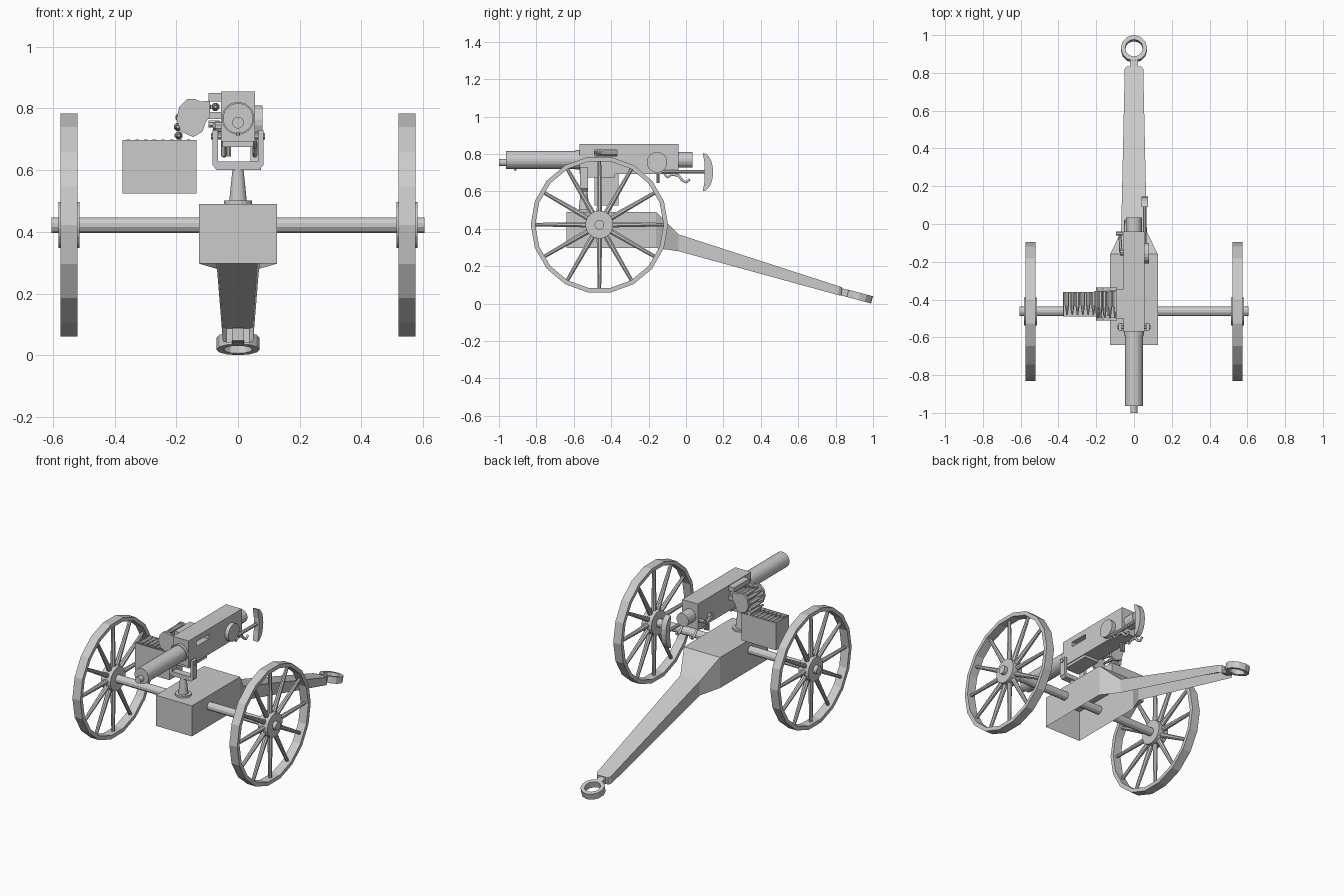
import bpy, bmesh, math
from mathutils import Vector, Matrix

if "Cube" in bpy.data.objects:
    bpy.data.objects.remove(bpy.data.objects["Cube"])


def make(name, verts, faces):
    me = bpy.data.meshes.new(name)
    me.from_pydata([tuple(v) for v in verts], [], faces)
    bm = bmesh.new()
    bm.from_mesh(me)
    bmesh.ops.recalc_face_normals(bm, faces=bm.faces)
    bm.to_mesh(me)
    bm.free()
    ob = bpy.data.objects.new(name, me)
    bpy.context.collection.objects.link(ob)
    return ob


def box(name, x0, x1, y0, y1, z0, z1, open_top=False):
    v = [(x, y, z) for z in (z0, z1) for x, y in ((x0, y0), (x1, y0), (x1, y1), (x0, y1))]
    f = [(3, 2, 1, 0), (0, 1, 5, 4), (1, 2, 6, 5), (2, 3, 7, 6), (3, 0, 4, 7)]
    return make(name, v, f if open_top else f + [(4, 5, 6, 7)])


def rod(name, p, q, r1, r2=None, n=12):
    p, q = Vector(p), Vector(q)
    r2 = r1 if r2 is None else r2
    rot = (q - p).to_track_quat('Z', 'Y')
    v = []
    for c, r in ((p, r1), (q, r2)):
        for i in range(n):
            a = 2 * math.pi * (i + .5) / n
            v.append(c + rot @ Vector((r * math.cos(a), r * math.sin(a), 0)))
    f = [(i, (i + 1) % n, n + (i + 1) % n, n + i) for i in range(n)]
    return make(name, v, f + [tuple(range(n)), tuple(range(n, 2 * n))])


def ring(name, mat, ro, ri, depth, n):
    v = []
    for r, z in ((ro, -depth / 2), (ro, depth / 2), (ri, depth / 2), (ri, -depth / 2)):
        for i in range(n):
            a = math.pi / 2 + 2 * math.pi * i / n
            v.append(mat @ Vector((r * math.cos(a), r * math.sin(a), z)))
    f = [(k * n + i, k * n + (i + 1) % n, (k + 1) % 4 * n + (i + 1) % n, (k + 1) % 4 * n + i)
         for k in range(4) for i in range(n)]
    return make(name, v, f)


def prism(name, pts, axis, a0, a1):
    place = (lambda p, a: (a, p[0], p[1])) if axis == 'x' else (lambda p, a: (p[0], a, p[1]))
    n = len(pts)
    v = [place(p, a) for a in (a0, a1) for p in pts]
    f = [(i, (i + 1) % n, n + (i + 1) % n, n + i) for i in range(n)]
    return make(name, v, f + [tuple(range(n)), tuple(range(n, 2 * n))])


def tube(name, pts, r):
    cu = bpy.data.curves.new(name, 'CURVE')
    cu.dimensions = '3D'
    cu.bevel_depth = r
    cu.bevel_resolution = 1
    cu.use_fill_caps = True
    s = cu.splines.new('POLY')
    s.points.add(len(pts) - 1)
    for p, c in zip(s.points, pts):
        p.co = (*c, 1)
    ob = bpy.data.objects.new(name, cu)
    bpy.context.collection.objects.link(ob)


# wheels with spokes and hubs
WY, WZ = -0.463, 0.422
for s, side in ((-1, 'left'), (1, 'right')):
    x = s * 0.548
    m = Matrix.Translation((x, WY, WZ)) @ Matrix.Rotation(math.pi / 2, 4, 'Y')
    ring(f'{side}_wheel_rim', m, 0.367, 0.343, 0.055, 18)
    rod(f'{side}_wheel_hub', (x - 0.034, WY, WZ), (x + 0.034, WY, WZ), 0.075, n=18)
    for i in range(12):
        a = math.pi * i / 6
        d = Vector((0, math.cos(a), math.sin(a)))
        c = Vector((x, WY, WZ))
        rod(f'{side}_wheel_spoke_{i}', c + d * 0.06, c + d * 0.352, 0.016, 0.010, 8)
rod('axle', (-0.605, WY, WZ), (0.605, WY, WZ), 0.026, n=12)

# carriage shell and trail, open underneath: (y top, y bottom, half width, bottom z, top z)
secs = [(-0.64, -0.64, 0.126, 0.297, 0.49), (-0.16, -0.16, 0.126, 0.297, 0.49),
        (-0.04, -0.04, 0.068, 0.28, 0.37), (0.82, 0.815, 0.049, 0.045, 0.092),
        (0.835, 0.83, 0.038, 0.042, 0.087)]
v = []
for yt, yb, w, zb, zt in secs:
    v += [(-w, yb, zb), (-w, yt, zt), (w, yt, zt), (w, yb, zb)]
f = [(0, 1, 2, 3), (16, 17, 18, 19)]
for k in range(4):
    f += [(4 * k + j, 4 * k + j + 1, 4 * k + j + 5, 4 * k + j + 4) for j in range(3)]
make('carriage_trail', v, f)

# towing eye
ring('towing_eye', Matrix.Translation((0, 0.927, 0.038)) @ Matrix.Rotation(math.radians(-15), 4, 'X'),
     0.07, 0.047, 0.04, 12)
prism('towing_eye_neck', [(0.81, 0.048), (0.88, 0.032), (0.88, 0.07), (0.81, 0.088)], 'x', -0.02, 0.02)

# pedestal and yoke
PY = -0.545
rod('pedestal_base', (0, PY, 0.488), (0, PY, 0.502), 0.047, n=16)
rod('pedestal', (0, PY, 0.5), (0, PY, 0.605), 0.029, 0.018, 16)
prism('yoke', [(-0.082, 0.73), (-0.082, 0.615), (-0.068, 0.6), (0.068, 0.6), (0.082, 0.615),
               (0.082, 0.73), (0.064, 0.73), (0.064, 0.628), (-0.064, 0.628), (-0.064, 0.73)],
      'y', PY - 0.021, PY + 0.021)
rod('yoke_pin', (-0.088, PY, 0.71), (0.088, PY, 0.71), 0.012, n=8)

# receiver with a feed slot cut through
rec = box('receiver', -0.055, 0.055, -0.57, -0.04, 0.692, 0.854)
cut = box('slot_cutter', -0.2, 0.2, -0.49, -0.37, 0.79, 0.82)
cut.hide_render = True
cut.hide_viewport = True
cut.display_type = 'WIRE'
mod = rec.modifiers.new('feed_slot', 'BOOLEAN')
mod.operation = 'DIFFERENCE'
mod.solver = 'EXACT'
mod.object = cut
box('receiver_underplate', -0.05, 0.05, -0.56, -0.38, 0.675, 0.695)
rod('side_disc', (0.05, -0.155, 0.755), (0.08, -0.155, 0.755), 0.055, n=18)
rod('rear_cap', (0, -0.05, 0.768), (0, 0.035, 0.768), 0.042, n=16)

# barrel
rod('barrel_jacket', (0, -0.963, 0.768), (0, -0.56, 0.768), 0.049, n=20)
rod('jacket_collar', (0, -0.59, 0.768), (0, -0.565, 0.768), 0.053, n=20)
rod('muzzle', (0, -1.0, 0.754), (0, -0.95, 0.754), 0.019, n=12)
rod('jacket_plug', (0, -0.913, 0.73), (0, -0.913, 0.712), 0.007, n=8)

# shoulder pad on its arm
arc = [(0.09 + 0.055 * math.sin(a), 0.703 + 0.102 * math.cos(a))
       for a in (math.pi * i / 10 for i in range(11))]
prism('shoulder_pad', arc + [(0.1, 0.66), (0.1, 0.745)], 'x', 0.04, 0.075)
rod('shoulder_arm', (0.057, -0.13, 0.705), (0.057, 0.105, 0.705), 0.011, n=8)

# grip hooks and control levers
for x in (0.055, -0.045):
    tube('grip_hook', [(x, -0.12, 0.7), (x, -0.1, 0.675), (x, -0.075, 0.69)], 0.007)
    tube('trigger', [(x, -0.075, 0.69), (x, -0.04, 0.685), (x, -0.02, 0.66),
                     (x, 0.0, 0.648), (x, 0.02, 0.665)], 0.008)
rod('lever_shaft', (-0.05, -0.15, 0.74), (-0.075, -0.15, 0.74), 0.018, n=10)
tube('control_lever', [(-0.07, -0.15, 0.74), (-0.072, -0.1, 0.72), (-0.075, -0.05, 0.75)], 0.008)
rod('lever_knob', (-0.06, -0.05, 0.75), (-0.095, -0.05, 0.75), 0.012, n=8)
for x in (-0.048, -0.03):
    rod('under_lever', (x, -0.15, 0.7), (x, -0.15, 0.645), 0.008, n=8)

# ammunition box with folded belt
bx = box('ammunition_box', -0.375, -0.135, -0.49, -0.36, 0.525, 0.697, True)
sol = bx.modifiers.new('wall', 'SOLIDIFY')
sol.thickness = 0.006
for i in range(8):
    x = -0.355 + 0.028 * i
    rod(f'boxed_cartridge_{i}', (x, -0.365, 0.687), (x, -0.43, 0.687), 0.013, n=8)
    rod(f'boxed_cartridge_tip_{i}', (x, -0.43, 0.687), (x, -0.482, 0.687), 0.012, 0.004, 8)

# feed belt curving from the box into the receiver, between two guide plates
guide = [(-0.2, 0.765), (-0.19, 0.805), (-0.165, 0.83), (-0.14, 0.83), (-0.12, 0.822), (-0.09, 0.825),
         (-0.09, 0.775), (-0.105, 0.755), (-0.115, 0.725), (-0.145, 0.707), (-0.185, 0.725)]
prism('front_belt_guide', guide, 'y', -0.51, -0.495)
prism('rear_belt_guide', guide, 'y', -0.352, -0.337)
belt = [(-0.192, 0.712), (-0.195, 0.74), (-0.19, 0.77), (-0.178, 0.797), (-0.155, 0.813),
        (-0.127, 0.81), (-0.1, 0.805), (-0.073, 0.805)]
for i, (x, z) in enumerate(belt):
    rod(f'belt_cartridge_{i}', (x, -0.355, z), (x, -0.44, z), 0.014, n=8)
    rod(f'belt_cartridge_tip_{i}', (x, -0.44, z), (x, -0.495, z), 0.012, 0.005, 8)

# feed block
box('feed_block_top', -0.095, -0.05, -0.50, -0.345, 0.822, 0.85)
box('feed_block_bottom', -0.095, -0.05, -0.50, -0.345, 0.765, 0.789)
